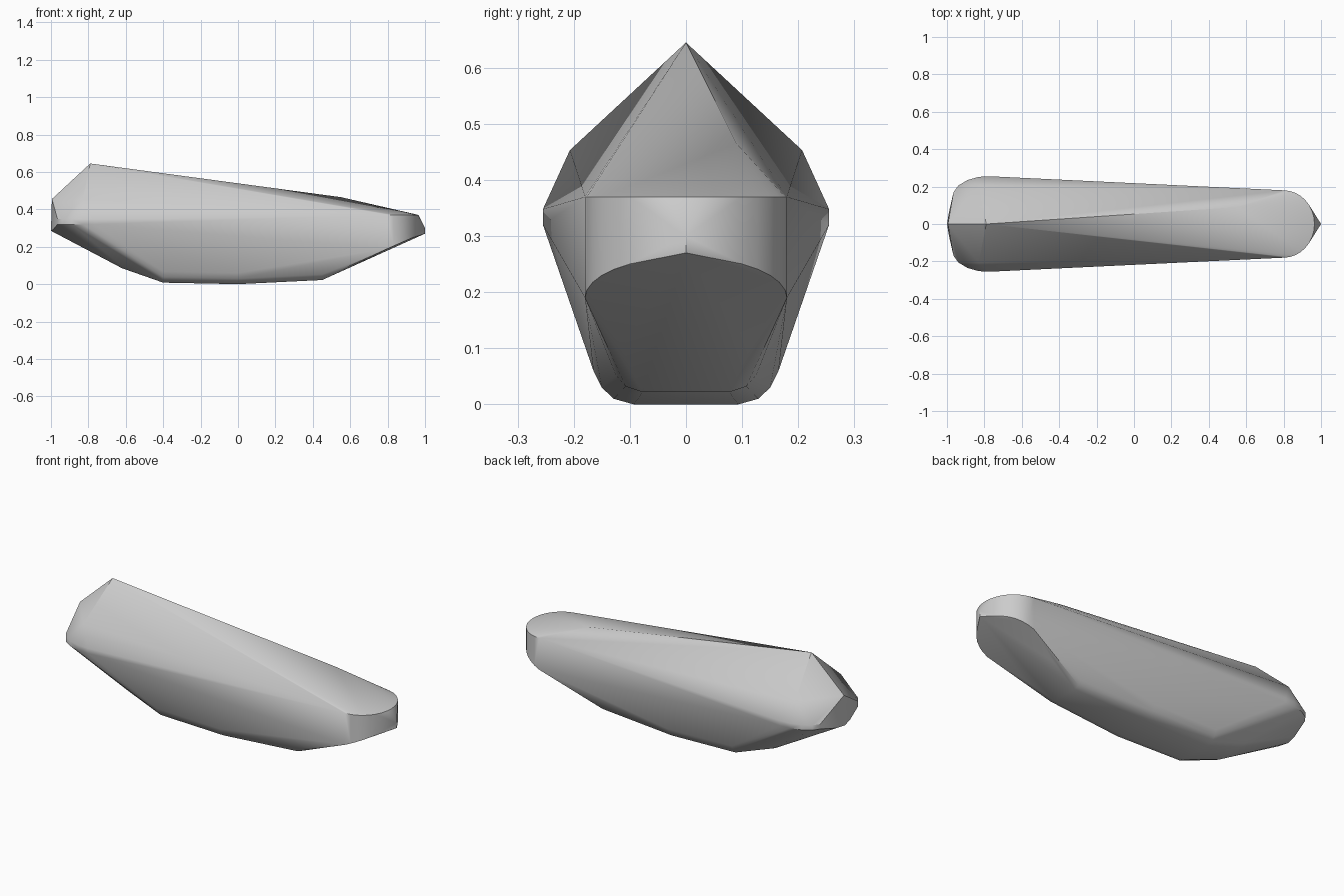
import bpy, bmesh, math

cube = bpy.data.objects.get("Cube")
if cube:
    bpy.data.objects.remove(cube, do_unlink=True)

stone = bpy.data.materials.new("plain grey")
stone.use_nodes = True
grey = (0.6, 0.6, 0.6, 1)
stone.diffuse_color = grey
stone.node_tree.nodes["Principled BSDF"].inputs["Base Color"].default_value = grey

points = []


def pair(x, y, z):
    """Add a point and its mirror across y = 0."""
    points.extend([(x, y, z), (x, -y, z)])


# Peak, offset top corner and beak tip
points += [(-0.79, 0, 0.645), (0.55, 0.09, 0.465),
           (1.0, 0, 0.27), (1.0, 0, 0.30)]

# Rounded narrow end: upright wall between flat rim and sloping underside
for i in range(9):
    a = math.radians(90 * i / 8)
    x, y = 0.8 + 0.165 * math.sin(a), 0.18 * math.cos(a)
    pair(x, y, 0.37)
    pair(x, y, 0.19 + 0.44 * (x - 0.8))

# Broad end: shoulder, widest band and blunt wall
pair(-0.83, 0.207, 0.453)
for x, y in [(-0.77, 0.255), (-0.83, 0.252), (-0.89, 0.235), (-0.94, 0.205), (-0.965, 0.17)]:
    pair(x, y, 0.348)
    pair(x, y, 0.32)
points += [(-0.995, 0, 0.455), (-1.0, 0, 0.285)]
pair(-0.99, 0.06, 0.29)

# Rounded bottom: sections of x, width, height of bilge and keel
for x, w, keel in [(-0.62, 0.13, 0.085), (-0.40, 0.145, 0.008),
                   (0.0, 0.15, 0.0), (0.45, 0.125, 0.022)]:
    pair(x, w * 0.62, keel)
    pair(x, w * 0.86, keel + 0.010)
    pair(x, w, keel + 0.03)
    pair(x, w * 1.1, keel + 0.06)
pair(0.62, 0.115, 0.10)

bm = bmesh.new()
for p in points:
    bm.verts.new(p)
hull = bmesh.ops.convex_hull(bm, input=bm.verts)
loose = {v for v in hull["geom_interior"] + hull["geom_unused"]
         if isinstance(v, bmesh.types.BMVert)}
bmesh.ops.delete(bm, geom=list(loose), context="VERTS")
bmesh.ops.recalc_face_normals(bm, faces=bm.faces)

mesh = bpy.data.meshes.new("hull_body")
bm.to_mesh(mesh)
bm.free()
mesh.materials.append(stone)
body = bpy.data.objects.new("hull_body", mesh)
bpy.context.collection.objects.link(body)

bpy.ops.object.select_all(action="DESELECT")
body.select_set(True)
bpy.context.view_layer.objects.active = body
bpy.ops.object.shade_smooth_by_angle(angle=math.radians(30))
